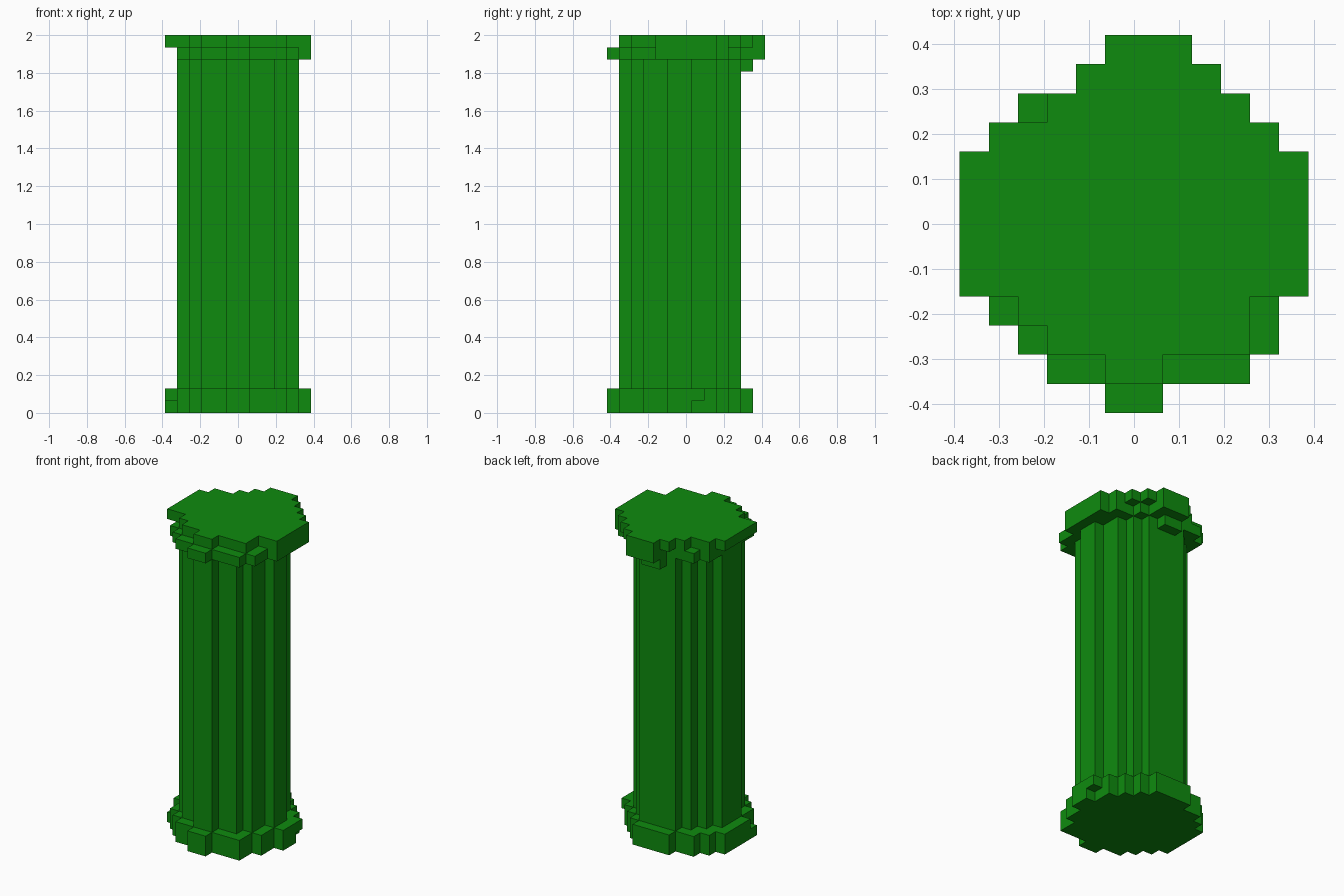
import bpy, bmesh

cube = bpy.data.objects.get("Cube")
if cube:
    bpy.data.objects.remove(cube, do_unlink=True)

V = 2 / 31  # size of one block

green = bpy.data.materials.new("leaf_green")
green.use_nodes = True
colour = (0.0045, 0.26, 0.0045, 1)
green.diffuse_color = colour
green.node_tree.nodes["Principled BSDF"].inputs["Base Color"].default_value = colour


def slab(name, first_row, spans, z0, z1):
    """Extrude a stepped outline; spans hold the (left, right) block edges of each row, front to back."""
    right, left = [], []
    for i, (a, b) in enumerate(spans):
        y = first_row + i - 6.5
        right += [(b, y), (b, y + 1)]
        left += [(a, y), (a, y + 1)]
    loop = right + left[::-1]
    # Drop repeated points and points in the middle of straight runs
    n = len(loop)
    loop = [p for i, p in enumerate(loop) if p != loop[i - 1]]
    n = len(loop)
    corners = []
    for i, p in enumerate(loop):
        q, r = loop[i - 1], loop[(i + 1) % n]
        if not (q[0] == p[0] == r[0] or q[1] == p[1] == r[1]):
            corners.append(p)

    bm = bmesh.new()
    base = bm.faces.new([bm.verts.new((x * V, y * V, z0 * V)) for x, y in corners])
    top = bmesh.ops.extrude_face_region(bm, geom=[base])["geom"]
    bmesh.ops.translate(bm, vec=(0, 0, (z1 - z0) * V),
                        verts=[g for g in top if isinstance(g, bmesh.types.BMVert)])
    bmesh.ops.recalc_face_normals(bm, faces=bm.faces[:])
    mesh = bpy.data.meshes.new(name)
    bm.to_mesh(mesh)
    bm.free()
    mesh.materials.append(green)
    obj = bpy.data.objects.new(name, mesh)
    bpy.context.collection.objects.link(obj)
    return obj


# Base: two nearly equal layers, each with one chipped block
base = [(-1, 1), (-3, 4), (-4, 4), (-5, 5), (-6, 5), (-6, 6),
        (-6, 6), (-6, 6), (-6, 5), (-5, 4), (-4, 3), (-2, 2)]
base_low, base_high = base[:], base[:]
base_low[7] = (-6, 5)
base_high[4] = (-5, 5)
slab("base_lower", 0, base_low, 0, 1)
slab("base_upper", 0, base_high, 1, 2)

# Fluted column shaft
slab("shaft", 1, [(-1, 1), (-3, 3), (-4, 4), (-4, 4), (-5, 5), (-5, 5),
                  (-5, 4), (-4, 4), (-3, 3), (-2, 2)], 2, 29)

# Bracket under the back of the capital
slab("back_bracket", 11, [(-1, 1)], 28, 29)

# Capital
slab("capital_lower", 0, [(-1, 1), (-3, 4), (-4, 5), (-5, 5)] + [(-5, 6)] * 5
     + [(-5, 5), (-4, 3), (-1, 2), (-1, 2)], 29, 30)
slab("capital_top", 1, [(-1, 1), (-3, 4), (-4, 4)] + [(-6, 6)] * 5
     + [(-5, 5), (-3, 4), (-2, 3), (-1, 2)], 30, 31)
